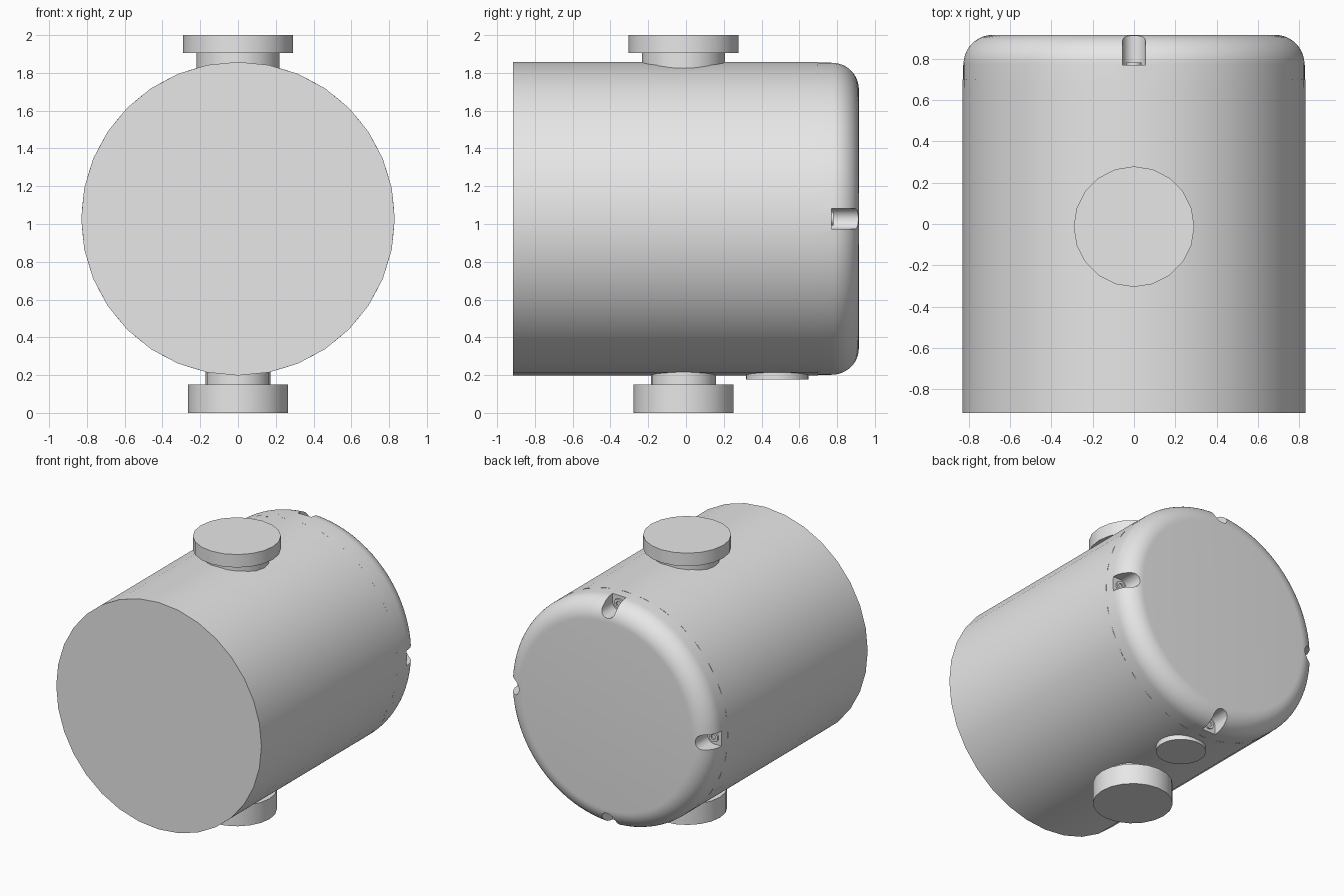
import bpy, bmesh, math
from mathutils import Matrix

if "Cube" in bpy.data.objects:
    bpy.data.objects.remove(bpy.data.objects["Cube"])

grey = bpy.data.materials.new("light grey")
grey.diffuse_color = (0.8, 0.8, 0.8, 1)
grey.use_nodes = True
grey.node_tree.nodes["Principled BSDF"].inputs["Base Color"].default_value = grey.diffuse_color

ZC = 1.028          # height of the drum axis
ALONG_Y = Matrix(((1, 0, 0, 0), (0, 0, 1, 0), (0, -1, 0, 0), (0, 0, 0, 1)))


def finish(name, bm, matrix):
    bm.transform(matrix)
    bmesh.ops.recalc_face_normals(bm, faces=bm.faces[:])
    me = bpy.data.meshes.new(name)
    bm.to_mesh(me)
    bm.free()
    me.materials.append(grey)
    ob = bpy.data.objects.new(name, me)
    bpy.context.collection.objects.link(ob)
    return ob


def smooth(ob):
    bpy.ops.object.select_all(action='DESELECT')
    ob.select_set(True)
    bpy.context.view_layer.objects.active = ob
    bpy.ops.object.shade_smooth_by_angle(angle=math.radians(30))


def lathe(name, profile, sides, matrix):
    """Spin a (radius, height) profile about z, closing both ends."""
    bm = bmesh.new()
    rings = []
    for r, h in profile:
        rings.append([bm.verts.new((r * math.cos(2 * math.pi * i / sides),
                                    r * math.sin(2 * math.pi * i / sides), h))
                      for i in range(sides)])
    for a, b in zip(rings, rings[1:]):
        for i in range(sides):
            j = (i + 1) % sides
            bm.faces.new((a[i], a[j], b[j], b[i]))
    bm.faces.new(rings[0])
    bm.faces.new(rings[-1])
    return finish(name, bm, matrix)


drum = Matrix.Translation((0, 0, ZC)) @ ALONG_Y

# Main drum
smooth(lathe("drum_body", [(0.83, -0.915), (0.83, 0.70)], 32, drum))

# Rounded back cap
F = 0.14
profile = [(0.827, 0.66)]
for k in range(13):
    t = k / 12 * math.pi / 2
    profile.append((0.827 - F + F * math.cos(t), 0.915 - F + F * math.sin(t)))
cap = lathe("back_cap", profile, 96, drum)

# Four round-bottomed screw notches cut into the cap rim
bm = bmesh.new()
W, RC, Y0, Y1 = 0.055, 0.768, 0.77, 1.05
outline = [(W, 1.0)] + [(W * math.cos(-math.pi * k / 12), RC + W * math.sin(-math.pi * k / 12))
                        for k in range(13)] + [(-W, 1.0)]
for q in range(4):
    rot = Matrix.Rotation(q * math.pi / 2, 4, 'Y')
    ends = [[bm.verts.new(rot @ Matrix.Translation((x, y, z)).translation) for x, z in outline]
            for y in (Y0, Y1)]
    n = len(outline)
    for i in range(n):
        j = (i + 1) % n
        bm.faces.new((ends[0][i], ends[0][j], ends[1][j], ends[1][i]))
    bm.faces.new(ends[0])
    bm.faces.new(ends[1])
cutter = finish("notch_cutter", bm, Matrix.Translation((0, 0, ZC)))
cutter.hide_render = True
mod = cap.modifiers.new("notches", 'BOOLEAN')
mod.operation = 'DIFFERENCE'
mod.solver = 'EXACT'
mod.object = cutter
bpy.context.view_layer.objects.active = cap
bpy.ops.object.modifier_apply(modifier=mod.name)
bpy.data.objects.remove(cutter)
smooth(cap)

# Socket screws at the bottom of the notches
for q in range(4):
    place = (Matrix.Translation((0, 0, ZC)) @ Matrix.Rotation(q * math.pi / 2, 4, 'Y')
             @ Matrix.Translation((0, Y0, RC)) @ ALONG_Y)
    smooth(lathe("cap_screw", [(0.036, -0.01), (0.036, 0.012), (0.018, 0.012), (0.018, 0.002)],
                 16, place))


# Top and bottom fittings: neck plus flange as one turned part
def fitting(name, profile, y):
    smooth(lathe(name, profile, 20, Matrix.Translation((0, y, 0))))


fitting("top_fitting", [(0.22, 1.70), (0.22, 1.905), (0.292, 1.905), (0.292, 2.0)], -0.013)
fitting("bottom_fitting", [(0.265, 0), (0.265, 0.15), (0.172, 0.15), (0.172, 0.35)], -0.013)

# Small plug under the drum
smooth(lathe("bottom_plug", [(0.165, 0.176), (0.165, 0.32)], 32, Matrix.Translation((0, 0.483, 0))))
